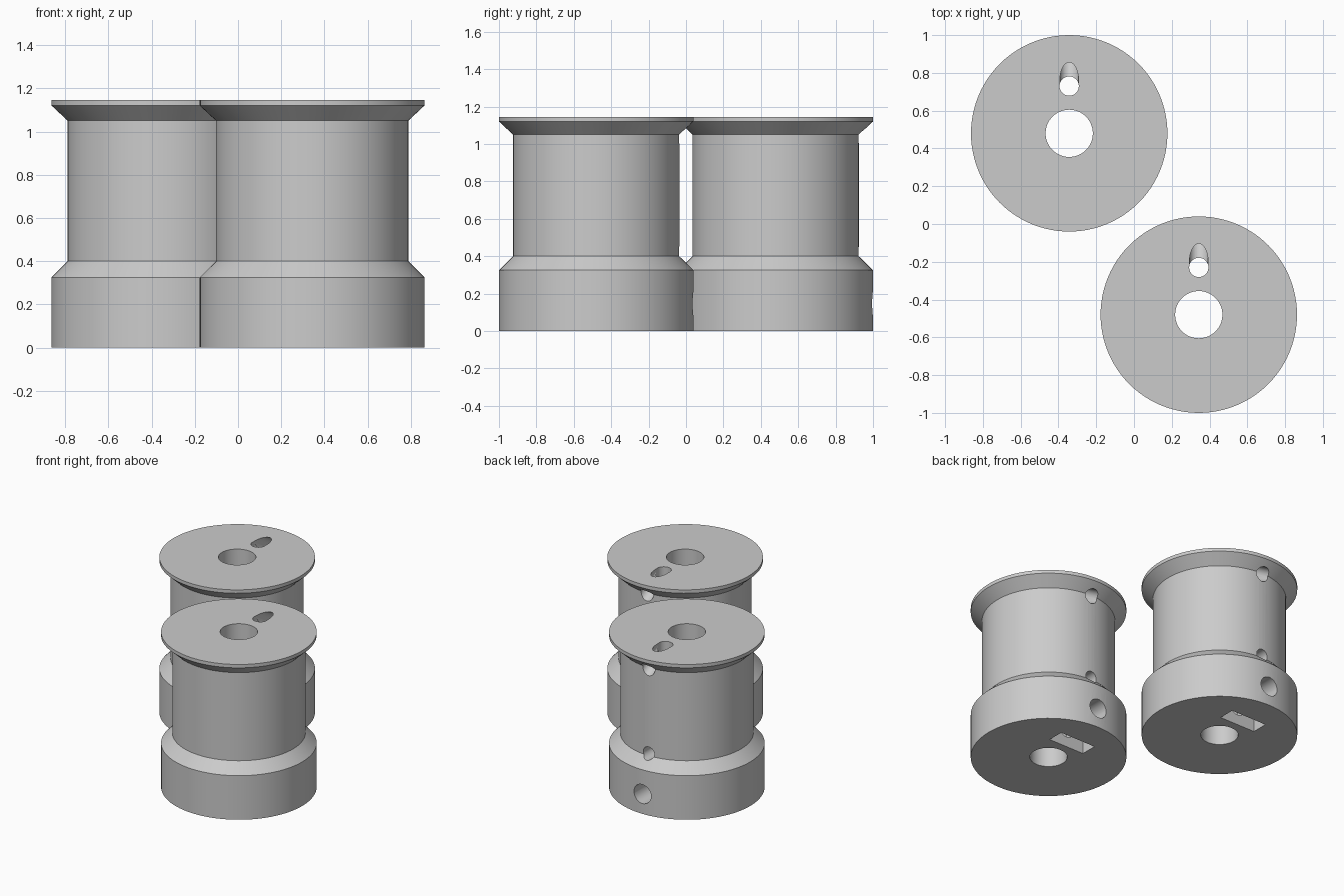
import bpy, bmesh, math
from mathutils import Vector

old = bpy.data.objects.get("Cube")
if old:
    bpy.data.objects.remove(old)

GREY = (0.6, 0.6, 0.6, 1)
mat = bpy.data.materials.new("plain_grey")
mat.use_nodes = True
mat.diffuse_color = GREY
mat.node_tree.nodes["Principled BSDF"].inputs["Base Color"].default_value = GREY


def add_object(name, bm):
    bmesh.ops.recalc_face_normals(bm, faces=bm.faces[:])
    mesh = bpy.data.meshes.new(name)
    bm.to_mesh(mesh)
    bm.free()
    mesh.materials.append(mat)
    obj = bpy.data.objects.new(name, mesh)
    bpy.context.collection.objects.link(obj)
    return obj


def lathe(name, profile, segments):
    """Revolve a closed (radius, height) profile around z."""
    bm = bmesh.new()
    rings = []
    for i in range(segments):
        a = math.tau * i / segments
        rings.append([bm.verts.new((r * math.cos(a), r * math.sin(a), z)) for r, z in profile])
    n = len(profile)
    for i in range(segments):
        a, b = rings[i], rings[(i + 1) % segments]
        for j in range(n):
            k = (j + 1) % n
            bm.faces.new((a[j], b[j], b[k], a[k]))
    return add_object(name, bm)


def rod(name, start, end, radius):
    """Cylinder between two points."""
    start, end = Vector(start), Vector(end)
    bm = bmesh.new()
    bmesh.ops.create_cone(bm, cap_ends=True, segments=32, radius1=radius,
                          radius2=radius, depth=(end - start).length)
    obj = add_object(name, bm)
    obj.rotation_mode = 'QUATERNION'
    obj.rotation_quaternion = (end - start).to_track_quat('Z', 'Y')
    obj.location = (start + end) / 2
    return obj


def block(name, size, centre):
    bm = bmesh.new()
    bmesh.ops.create_cube(bm, size=1)
    bmesh.ops.scale(bm, vec=size, verts=bm.verts)
    bmesh.ops.translate(bm, vec=centre, verts=bm.verts)
    return add_object(name, bm)


# Spool body: hub, drum, flared rim and central bore
spool = lathe("rear_spool", [(0.125, 0), (0.52, 0), (0.52, 0.325), (0.445, 0.4),
                             (0.445, 1.05), (0.52, 1.12), (0.52, 1.145), (0.125, 1.145)], 96)

# Cord passages, set screw hole and nut slot
cutters = [
    rod("cord_shaft", (0, 0.25, 0.2), (0, 0.25, 1.3), 0.051),
    rod("upper_cord_hole", (0, 0.25, 1.16), (0, 0.59, 0.964), 0.05),
    rod("lower_cord_hole", (0, 0.25, 0.42), (0, 0.6, 0.42), 0.045),
    rod("screw_hole", (0, 0, 0.146), (0, 0.7, 0.146), 0.07),
    block("nut_slot", (0.29, 0.12, 0.4), (0, 0.245, 0.1)),
]
bpy.context.view_layer.objects.active = spool
for cutter in cutters:
    mod = spool.modifiers.new(cutter.name, 'BOOLEAN')
    mod.operation = 'DIFFERENCE'
    mod.solver = 'EXACT'
    mod.object = cutter
    bpy.ops.object.modifier_apply(modifier=mod.name)
for cutter in cutters:
    bpy.data.objects.remove(cutter)

bpy.ops.object.select_all(action='DESELECT')
spool.select_set(True)
bpy.ops.object.shade_smooth_by_angle(angle=math.radians(30))

# Matching pair set diagonally
twin = spool.copy()
twin.data = spool.data.copy()
twin.name = "front_spool"
bpy.context.collection.objects.link(twin)
spool.location = (-0.343, 0.48, 0)
twin.location = (0.343, -0.48, 0)
